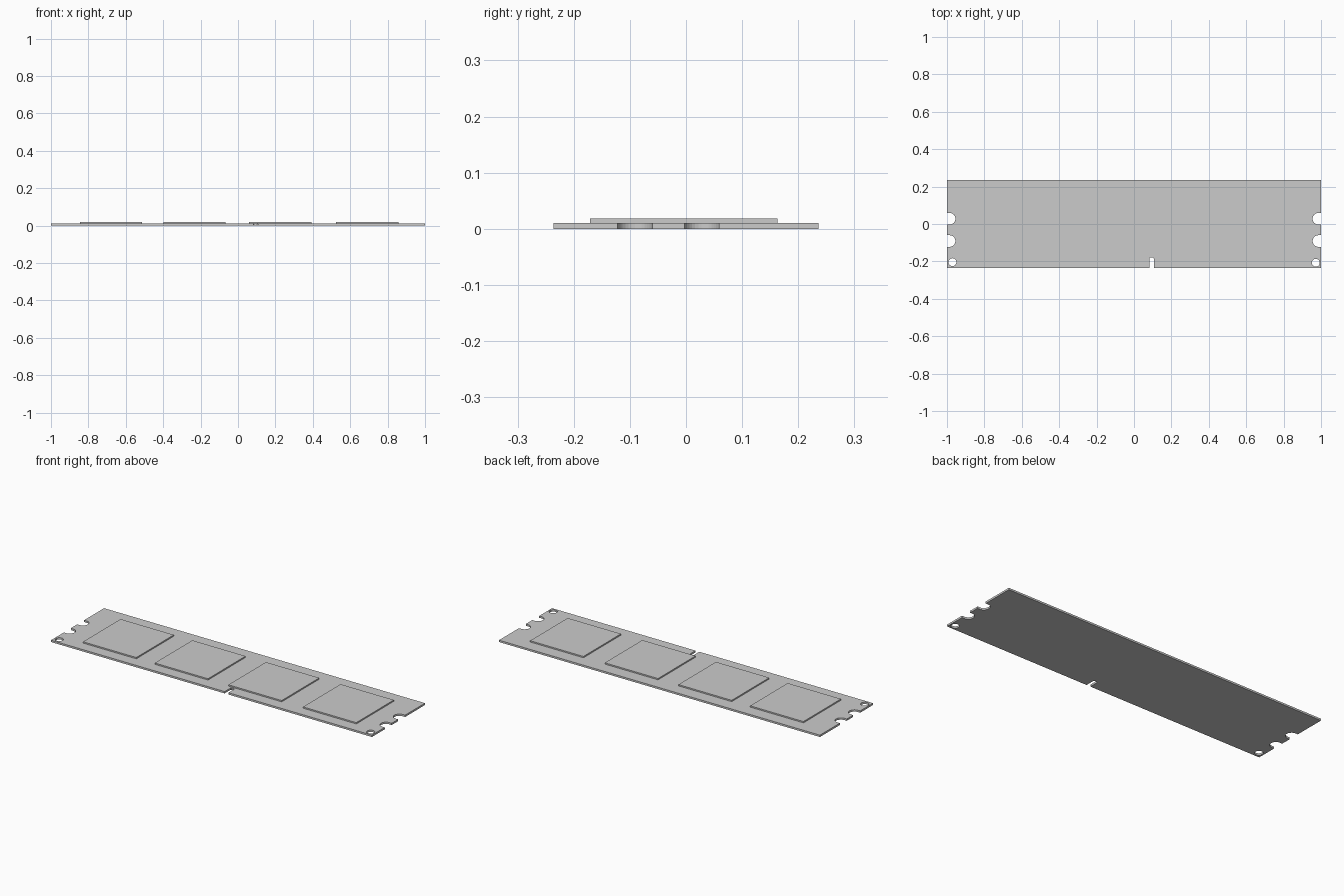
import bpy, bmesh
from math import sin, cos, pi

if "Cube" in bpy.data.objects:
    bpy.data.objects.remove(bpy.data.objects["Cube"])

T = 0.0105          # board thickness
TOP = 0.018         # top of chips
Y0, Y1 = -0.236, 0.236


def arc(cx, cy, r, a0, a1, n=16):
    return [(cx + r * cos(a0 + (a1 - a0) * i / n),
             cy + r * sin(a0 + (a1 - a0) * i / n)) for i in range(n + 1)]


def edge_notch(side, cy, r=0.031):
    # straight-sided notch with a round inner end, running upward in y
    cx = 0.986
    pts = [(1, cy - r)] + arc(cx, cy, r, -pi / 2, -3 * pi / 2) + [(1, cy + r)]
    return [(side * x, y) for x, y in pts]


# board outline, counter-clockwise
right = edge_notch(1, -0.091) + edge_notch(1, 0.028)
left = edge_notch(-1, -0.091) + edge_notch(-1, 0.028)
key_slot = [(0.082, Y0), (0.082, -0.184), (0.086, -0.18),
            (0.102, -0.18), (0.106, -0.184), (0.106, Y0)]
outline = ([(-1, Y0)] + key_slot + [(1, Y0)] + right
           + [(1, Y1), (-1, Y1)] + left[::-1])
holes = [arc(-0.971, -0.204, 0.021, 0, 2 * pi, 32)[:-1],
         arc(0.972, -0.207, 0.021, 0, 2 * pi, 32)[:-1]]

# circuit board: filled flat curve with thickness, turned into a mesh
curve = bpy.data.curves.new("board_profile", 'CURVE')
curve.dimensions = '2D'
curve.fill_mode = 'BOTH'
curve.extrude = T / 2
for loop in [outline] + holes:
    s = curve.splines.new('POLY')
    s.points.add(len(loop) - 1)
    for p, (x, y) in zip(s.points, loop):
        p.co = (x, y, 0, 1)
    s.use_cyclic_u = True
tmp = bpy.data.objects.new("board_profile", curve)
bpy.context.collection.objects.link(tmp)
dg = bpy.context.evaluated_depsgraph_get()
mesh = bpy.data.meshes.new_from_object(tmp.evaluated_get(dg))
bpy.data.objects.remove(tmp)
bm = bmesh.new()
bm.from_mesh(mesh)
bmesh.ops.remove_doubles(bm, verts=bm.verts, dist=1e-5)
bmesh.ops.recalc_face_normals(bm, faces=bm.faces)
for f in bm.faces:
    f.smooth = False
bm.to_mesh(mesh)
bm.free()
board = bpy.data.objects.new("circuit_board", mesh)
board.location.z = T / 2
bpy.context.collection.objects.link(board)

# four square memory chips
for i, cx in enumerate((-0.680, -0.233, 0.226, 0.691)):
    bpy.ops.mesh.primitive_cube_add(size=1, location=(cx, -0.004, (T + TOP) / 2))
    chip = bpy.context.object
    chip.name = f"memory_chip_{i + 1}"
    chip.scale = (0.332, 0.334, TOP - T)
